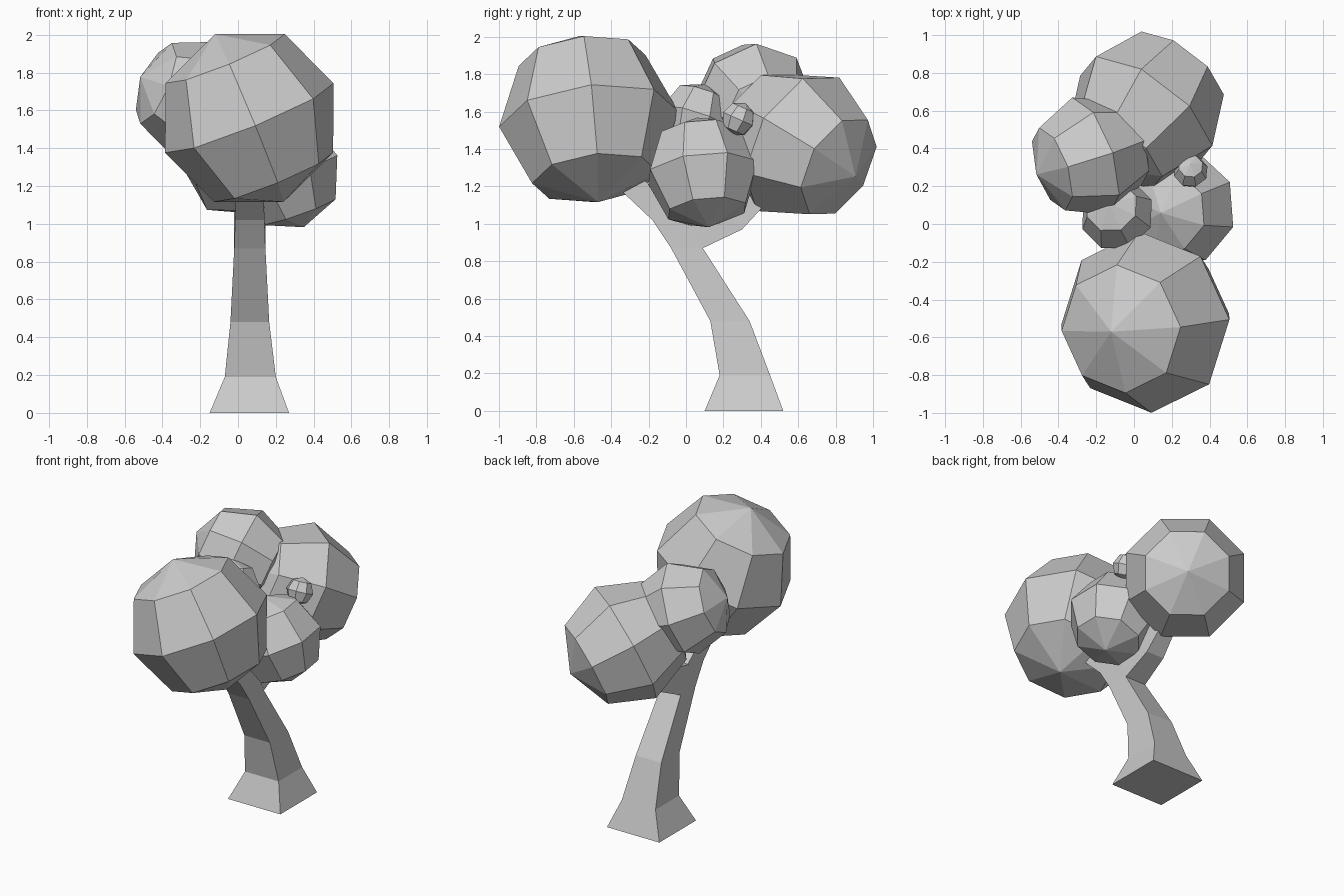
import bpy, bmesh
from mathutils import Vector, Matrix

cube = bpy.data.objects.get("Cube")
if cube:
    bpy.data.objects.remove(cube, do_unlink=True)

grey = bpy.data.materials.new("light grey")
grey.use_nodes = True
grey.diffuse_color = (0.6, 0.6, 0.6, 1)
grey.node_tree.nodes["Principled BSDF"].inputs["Base Color"].default_value = (0.6, 0.6, 0.6, 1)


def add_object(name, bm):
    bmesh.ops.recalc_face_normals(bm, faces=bm.faces)
    mesh = bpy.data.meshes.new(name)
    bm.to_mesh(mesh)
    bm.free()
    mesh.materials.append(grey)
    obj = bpy.data.objects.new(name, mesh)
    bpy.context.collection.objects.link(obj)
    return obj


def foliage(name, center, radius, pole, spoke):
    """Faceted ball whose pole and one equator corner point in given directions."""
    w = Vector(pole).normalized()
    u = Vector(spoke)
    u = (u - w * u.dot(w)).normalized()
    v = w.cross(u)
    turn = Matrix((u, v, w)).transposed().to_4x4()
    bm = bmesh.new()
    bmesh.ops.create_uvsphere(bm, u_segments=8, v_segments=4, radius=radius,
                              matrix=Matrix.Translation(center) @ turn)
    add_object(name, bm)


def limb(name, stations):
    """Square-section limb; each station is front y, z, back y, z, min x, max x."""
    bm = bmesh.new()
    rings = []
    for fy, fz, by, bz, x0, x1 in stations:
        corners = ((x0, fy, fz), (x1, fy, fz), (x1, by, bz), (x0, by, bz))
        rings.append([bm.verts.new(c) for c in corners])
    for a, b in zip(rings, rings[1:]):
        for i in range(4):
            j = (i + 1) % 4
            bm.faces.new((a[i], a[j], b[j], b[i]))
    bm.faces.new(rings[0][::-1])
    bm.faces.new(rings[-1])
    add_object(name, bm)


# Leaning trunk that runs into the front branch
limb("trunk", [
    (0.10, 0, 0.52, 0, -0.15, 0.27),
    (0.18, 0.19, 0.45, 0.19, -0.07, 0.20),
    (0.13, 0.48, 0.34, 0.48, -0.04, 0.165),
    (-0.08, 0.87, 0.09, 0.87, -0.02, 0.145),
    (-0.18, 1.02, 0.0, 1.06, -0.015, 0.14),
    (-0.36, 1.19, -0.2, 1.21, -0.01, 0.135),
    (-0.48, 1.32, -0.36, 1.38, 0.0, 0.13),
])

# Branch forking toward the back
limb("back_branch", [
    (0.0, 1.06, 0.09, 0.87, -0.02, 0.145),
    (0.2, 1.09, 0.3, 0.97, 0.0, 0.14),
    (0.32, 1.2, 0.42, 1.1, 0.01, 0.13),
    (0.46, 1.36, 0.55, 1.29, 0.02, 0.12),
])

# Foliage balls
foliage("front_foliage", (0.06, -0.52, 1.56), 0.482, (-0.18, -0.05, 0.44), (0.04, -0.48, -0.06))
foliage("back_foliage", (0.065, 0.6, 1.425), 0.42, (0.55, 0.73, -0.41), (-0.64, 0.67, 0.37))
foliage("left_foliage", (0.245, 0.09, 1.275), 0.312, (-0.33, -0.1, 0.94), (0.285, -0.11, 0.1))
foliage("right_foliage", (-0.23, 0.36, 1.66), 0.325, (-0.88, -0.3, 0.36), (0.36, 0.05, 0.93))
foliage("middle_foliage", (-0.09, 0.05, 1.56), 0.2, (-0.2, 0.3, 0.93), (0.9, 0.35, 0))
foliage("small_foliage", (0.3, 0.28, 1.56), 0.093, (0, 0.4, 0.9), (0.9, 0.3, 0))
